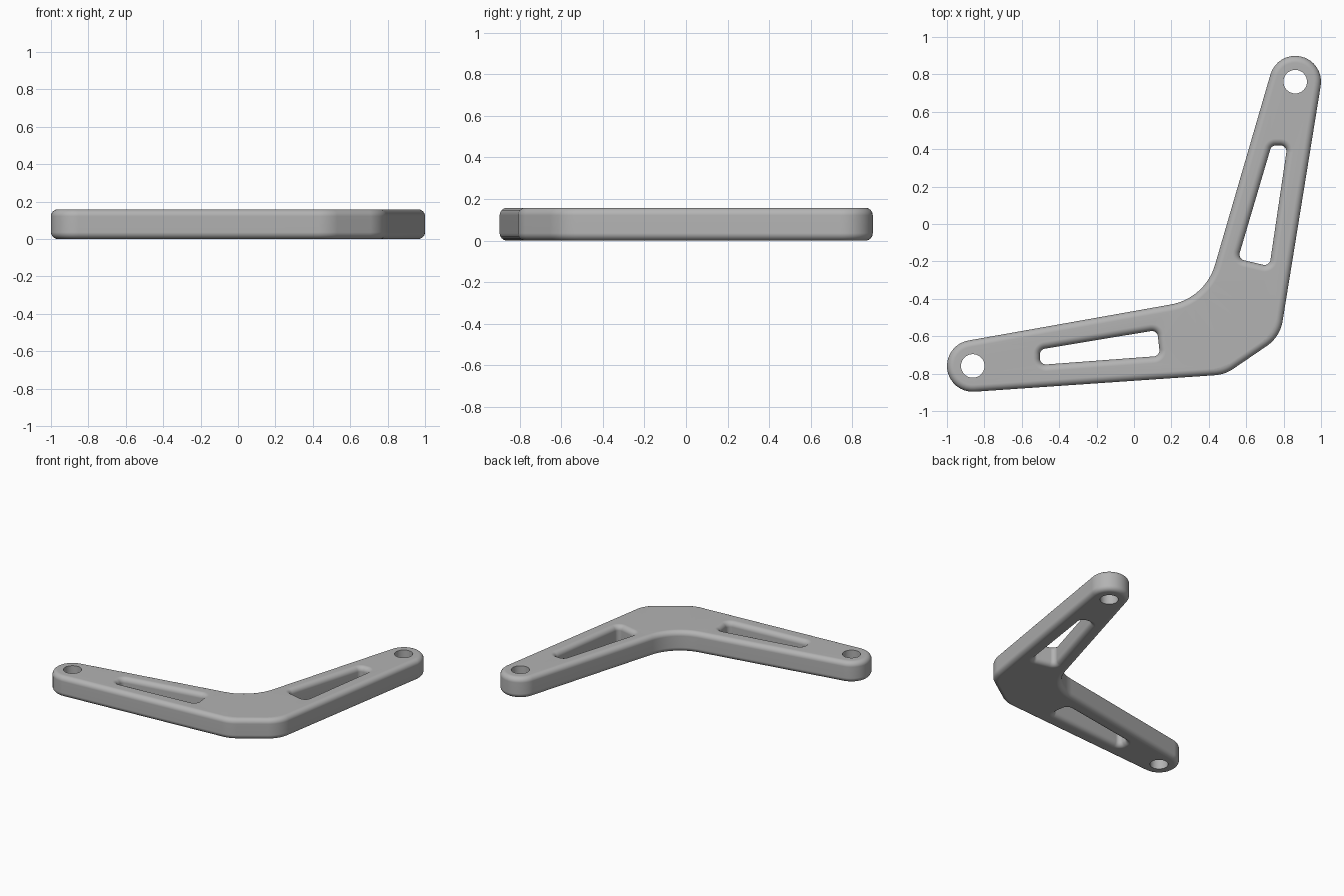
import bpy, bmesh, math

HEIGHT, FILLET, STEPS = 0.158, 0.036, 6
HOLE_R = 0.063

cube = bpy.data.objects.get("Cube")
if cube:
    bpy.data.objects.remove(cube, do_unlink=True)

# Circles (x, y, radius) joined by tangent lines; a negative radius is a concave corner
OUTLINE = [(-0.862, -0.759, 0.138), (0.418, -0.609, 0.2), (0.597, -0.487, 0.2),
           (0.862, 0.761, 0.138), (0.145, -0.135, -0.3)]
SLOTS = [
    [(-0.471, -0.719, 0.032), (0.104, -0.676, 0.032),
     (0.096, -0.604, 0.032), (-0.471, -0.698, 0.032)],
    [(0.596, -0.163, 0.032), (0.698, -0.187, 0.032),
     (0.783, 0.388, 0.032), (0.759, 0.388, 0.032)],
]


def belt(circles, grow=0.0, segments=16):
    """Points of the tangent outline around the circles, offset outwards by grow."""
    count = len(circles)
    normals = []
    for i, (x, y, r) in enumerate(circles):
        x2, y2, r2 = circles[(i + 1) % count]
        dx, dy = x2 - x, y2 - y
        normals.append(math.atan2(dy, dx) - math.acos((r - r2) / math.hypot(dx, dy)))
    points = []
    for i, (x, y, r) in enumerate(circles):
        start = normals[i - 1]
        sweep = (normals[i] - start) % math.tau
        if r < 0:
            sweep -= math.tau
        for k in range(segments + 1):
            a = start + sweep * k / segments
            points.append((x + (r + grow) * math.cos(a), y + (r + grow) * math.sin(a)))
    return points


def ring(x, y, radius, segments=48):
    return [(x + radius * math.cos(math.tau * k / segments),
             y + radius * math.sin(math.tau * k / segments)) for k in range(segments)]


def wall(bm, layers):
    """Bridge stacked (points, z) loops; return the bottom and top rim edges."""
    loops = [[bm.verts.new((x, y, z)) for x, y in pts] for pts, z in layers]
    n = len(loops[0])
    for low, high in zip(loops, loops[1:]):
        for i in range(n):
            j = (i + 1) % n
            bm.faces.new((low[i], low[j], high[j], high[i]))
    return [[bm.edges.get((lp[i], lp[(i + 1) % n])) for i in range(n)]
            for lp in (loops[0], loops[-1])]


# Rounded edge profile: (inset, height) from bottom to top
quarter = [(FILLET * (1 - math.sin(a)), FILLET * (1 - math.cos(a)))
           for a in (math.pi / 2 * k / STEPS for k in range(STEPS + 1))]
profile = quarter + [(d, HEIGHT - z) for d, z in reversed(quarter)]

bm = bmesh.new()
rims = [wall(bm, [(belt(OUTLINE, -d), z) for d, z in profile])]
# Tapered slots with rounded edges
for slot in SLOTS:
    rims.append(wall(bm, [(belt(slot, d), z) for d, z in profile]))
# Plain bolt holes at the two ends
for x, y, r in (OUTLINE[0], OUTLINE[3]):
    rims.append(wall(bm, [(ring(x, y, HOLE_R), z) for z in (0, HEIGHT)]))
# Flat bottom and top
for side in (0, 1):
    bmesh.ops.triangle_fill(bm, use_beauty=True,
                            edges=[e for rim in rims for e in rim[side]])
bmesh.ops.recalc_face_normals(bm, faces=bm.faces)

mesh = bpy.data.meshes.new("bracket")
bm.to_mesh(mesh)
bm.free()
bracket = bpy.data.objects.new("bracket", mesh)
bpy.context.collection.objects.link(bracket)

# Grey finish
grey = bpy.data.materials.new("grey")
grey.use_nodes = True
colour = (0.45, 0.45, 0.45, 1)
grey.diffuse_color = colour
grey.node_tree.nodes["Principled BSDF"].inputs["Base Color"].default_value = colour
mesh.materials.append(grey)

# Smooth fillets, flat faces
bpy.ops.object.select_all(action="DESELECT")
bracket.select_set(True)
bpy.context.view_layer.objects.active = bracket
bpy.ops.object.shade_smooth_by_angle(angle=math.radians(35))
weighted = bracket.modifiers.new("flat_face_normals", "WEIGHTED_NORMAL")
weighted.keep_sharp = True
